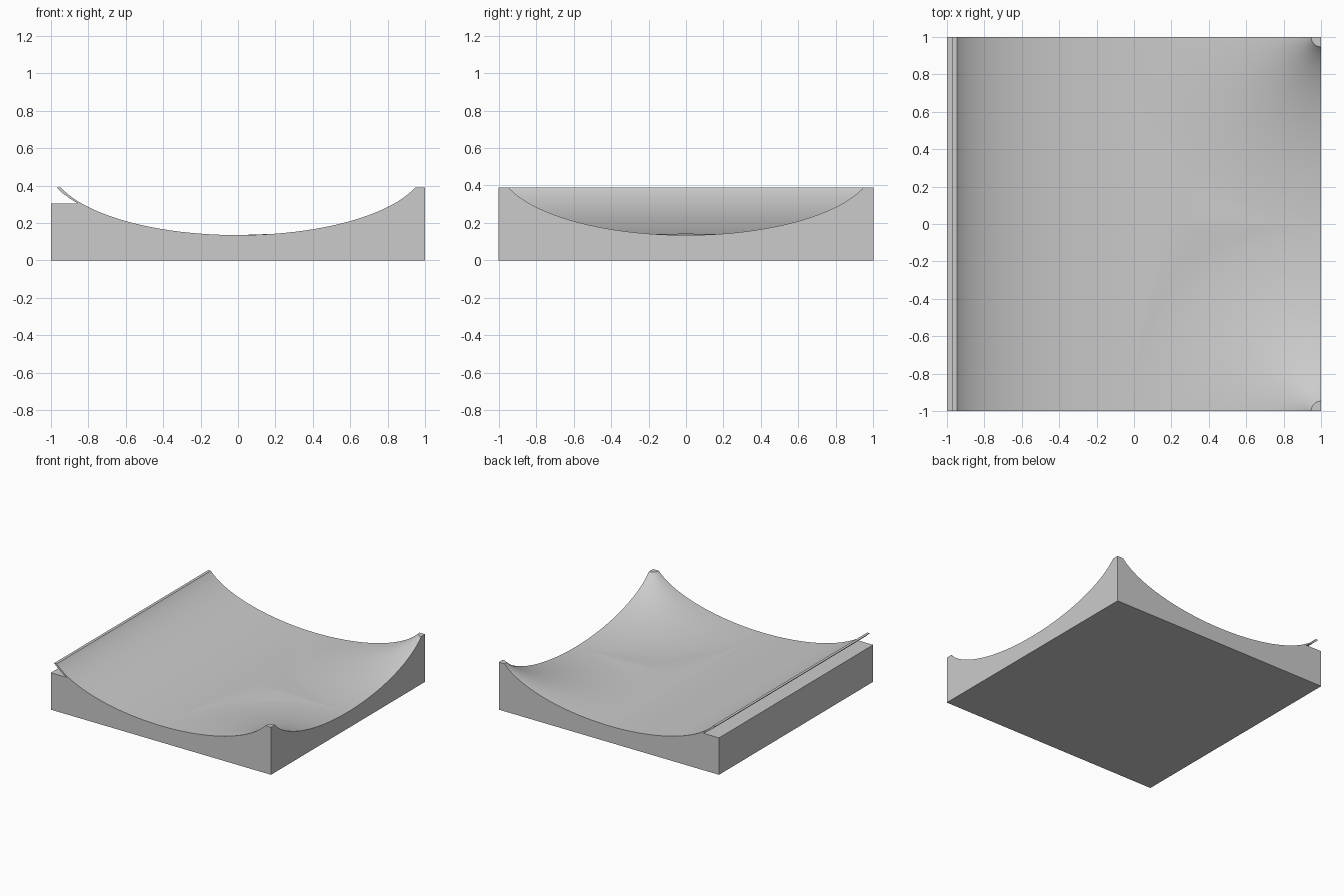
import bpy, bmesh
from math import sin, cos, pi, sqrt

cube = bpy.data.objects.get("Cube")
if cube:
    bpy.data.objects.remove(cube, do_unlink=True)

FLOOR, RISE, TOP, LEDGE = 0.135, 0.375, 0.39, 0.303
RIM = 0.947       # distance from the channel's middle to its rim
STEPS = 24


def bowl(d):
    """Height of the elliptical channel at distance d from its middle."""
    return FLOOR + RISE * (1 - sqrt(max(0, 1 - d * d)))


dists = [RIM * sin(pi / 2 * i / STEPS) for i in range(STEPS + 1)]
bm = bmesh.new()

# Straight channel half: one section with a thin lip over a ledge, swept in y
section = [(-d, bowl(d)) for d in dists[:-1]] + [(-RIM, TOP)]
section += [(-0.97, TOP), (-0.935, 0.357), (-0.895, 0.328), (-0.855, LEDGE)]
section += [(-1, LEDGE), (-1, 0), (0, 0)]
ends = [[bm.verts.new((x, y, z)) for x, z in section] for y in (-1, 1)]
for end in ends:
    bm.faces.new(end)
for i in range(len(section) - 1):
    bm.faces.new((ends[0][i], ends[0][i + 1], ends[1][i + 1], ends[1][i]))


# Corner quarter: the channel wall turned about the outer corner
def corner_quarter(side):
    def vert(x, y, z):
        return bm.verts.new((x, y * side, z))

    rays = []
    for k in range(STEPS + 1):
        a = pi / 2 * k / STEPS
        c, s = cos(a), sin(a)
        ray = [vert(1 - (1 - d) * c, 1 - (1 - d) * s, TOP if d == RIM else bowl(d))
               for d in reversed(dists)]
        # slight swelling of the floor where the channels meet
        gap = 1 / max(c, s) - 1
        for j in range(1, 9):
            r = 1 + gap * j / 8
            x, y = 1 - r * c, 1 - r * s
            ray.append(vert(x, y, FLOOR + 0.036 * max(0, min(x, r - 1))))
        rays.append(ray)
    for p, q in zip(rays, rays[1:]):
        for i in range(len(p) - 1):
            bm.faces.new((p[i], p[i + 1], q[i + 1], q[i]))
    # corner plateau, outer walls and underside
    peak, foot = vert(1, 1, TOP), vert(1, 1, 0)
    back, inner, out = vert(0, 1, 0), vert(0, 0, 0), vert(1, 0, 0)
    bm.faces.new([peak] + [r[0] for r in rays])
    bm.faces.new([peak] + rays[0][:STEPS + 1] + [back, foot])
    bm.faces.new([peak] + rays[-1][:STEPS + 1] + [out, foot])
    bm.faces.new((foot, back, inner, out))


for side in (-1, 1):
    corner_quarter(side)

bmesh.ops.remove_doubles(bm, verts=bm.verts, dist=0.0005)
bmesh.ops.recalc_face_normals(bm, faces=bm.faces)
mesh = bpy.data.meshes.new("channel_junction_tile")
bm.to_mesh(mesh)
bm.free()

# Single plain grey
grey = bpy.data.materials.new("light_grey")
grey.use_nodes = True
colour = (0.6, 0.6, 0.6, 1)
grey.diffuse_color = colour
grey.node_tree.nodes["Principled BSDF"].inputs["Base Color"].default_value = colour
mesh.materials.append(grey)

tile = bpy.data.objects.new("channel_junction_tile", mesh)
bpy.context.collection.objects.link(tile)
bpy.ops.object.select_all(action='DESELECT')
tile.select_set(True)
bpy.context.view_layer.objects.active = tile
bpy.ops.object.shade_smooth_by_angle(angle=0.5)
